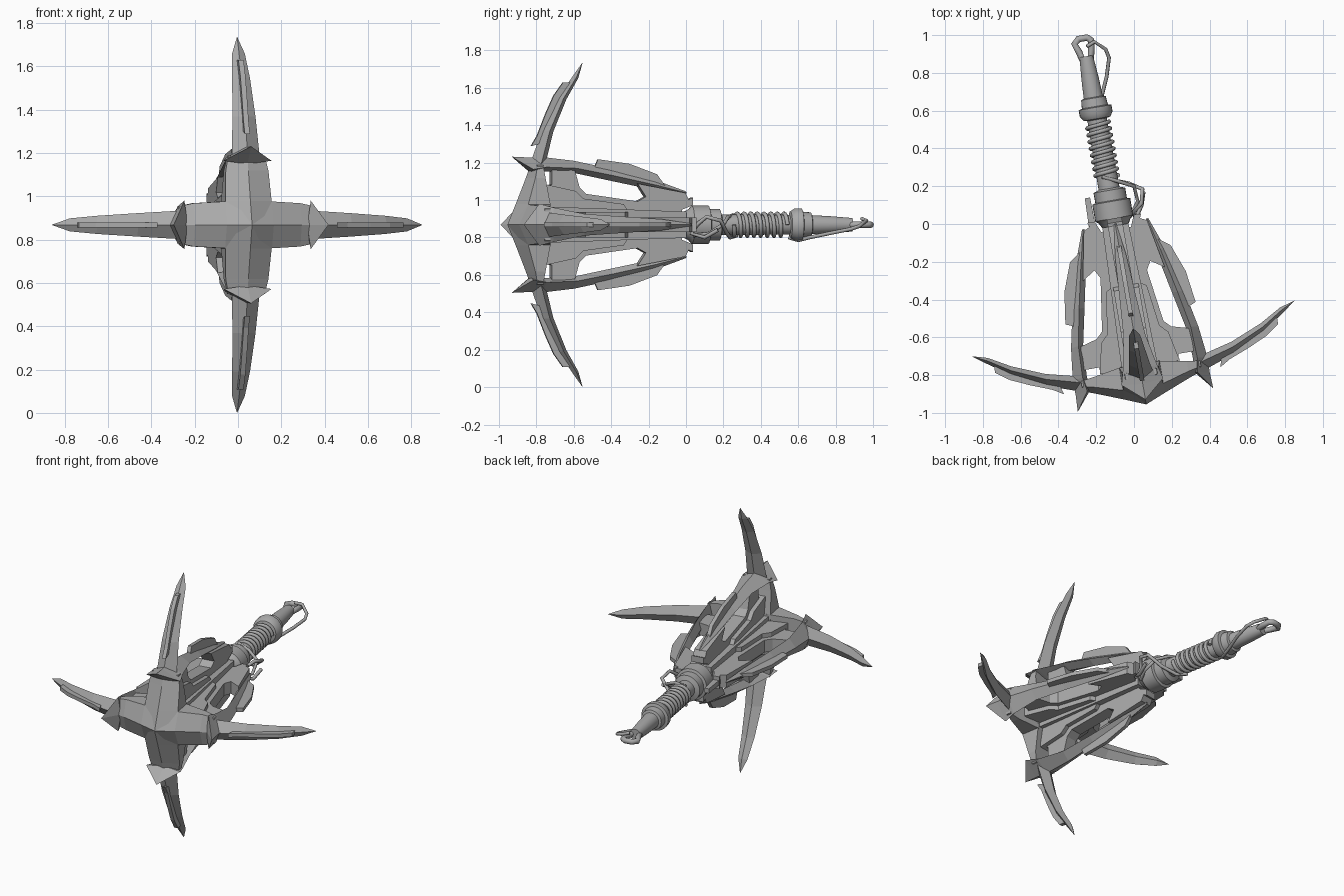
import bpy, bmesh, math
from mathutils import Matrix, Vector

if "Cube" in bpy.data.objects:
    bpy.data.objects.remove(bpy.data.objects["Cube"])

steel = bpy.data.materials.new("grey_steel")
steel.diffuse_color = (0.4, 0.4, 0.4, 1)
steel.use_nodes = True
steel.node_tree.nodes["Principled BSDF"].inputs["Base Color"].default_value = steel.diffuse_color

# Local frame: s along the shaft from the nose, r outwards, t sideways
NOSE = Vector((0.065, -0.955, 0.868))
AXIS = Vector((-0.17, 0.985, 0)).normalized()
SIDE = Vector((AXIS.y, -AXIS.x, 0))
UP = Vector((0, 0, 1))


def frame(out):
    m = Matrix((AXIS, out, AXIS.cross(out))).transposed().to_4x4()
    m.translation = NOSE
    return m


ARMS = {"right": frame(SIDE), "top": frame(UP), "left": frame(-SIDE), "bottom": frame(-UP)}
SHAFT = ARMS["right"]


def finish(name, bm, m, smooth=False):
    bmesh.ops.remove_doubles(bm, verts=bm.verts, dist=1e-5)
    bmesh.ops.transform(bm, matrix=m, verts=bm.verts)
    bmesh.ops.recalc_face_normals(bm, faces=bm.faces)
    me = bpy.data.meshes.new(name)
    bm.to_mesh(me)
    bm.free()
    me.materials.append(steel)
    ob = bpy.data.objects.new(name, me)
    bpy.context.collection.objects.link(ob)
    if smooth:
        bpy.ops.object.select_all(action='DESELECT')
        ob.select_set(True)
        bpy.context.view_layer.objects.active = ob
        bpy.ops.object.shade_smooth_by_angle(angle=math.radians(35))
    return ob


def loft(name, sections, m, smooth=False):
    bm = bmesh.new()
    rows = [[bm.verts.new(p) for p in sec] for sec in sections]
    n = len(rows[0])
    for a, b in zip(rows, rows[1:]):
        for i in range(n):
            j = (i + 1) % n
            bm.faces.new((a[i], a[j], b[j], b[i]))
    bm.faces.new(rows[0])
    bm.faces.new(rows[-1])
    return finish(name, bm, m, smooth)


def blade(name, rows, m):
    # Each row: outer edge (s, r), inner edge (s, r), half width, place of the wide point
    secs = []
    for so, ro, si, ri, w, f in rows:
        s, r = so + (si - so) * f, ro + (ri - ro) * f
        secs.append([(so, ro, 0), (s, r, w), (si, ri, 0), (s, r, -w)])
    return loft(name, secs, m)


def plate(name, outline, half, m):
    bm = bmesh.new()
    f = bm.faces.new([bm.verts.new((s, r, -half)) for s, r in outline])
    ext = bmesh.ops.extrude_face_region(bm, geom=[f])
    bmesh.ops.translate(bm, vec=(0, 0, 2 * half),
                        verts=[v for v in ext["geom"] if isinstance(v, bmesh.types.BMVert)])
    bmesh.ops.triangulate(bm, faces=[g for g in bm.faces if len(g.verts) > 4])
    return finish(name, bm, m)


def cord(name, pts, radius, cyclic=False):
    cu = bpy.data.curves.new(name, 'CURVE')
    cu.dimensions = '3D'
    cu.bevel_depth = radius
    cu.bevel_resolution = 2
    cu.use_fill_caps = True
    sp = cu.splines.new('POLY')
    sp.points.add(len(pts) - 1)
    for p, co in zip(sp.points, pts):
        p.co = (*co, 1)
    sp.use_cyclic_u = cyclic
    cu.materials.append(steel)
    ob = bpy.data.objects.new(name, cu)
    bpy.context.collection.objects.link(ob)


for side, m in ARMS.items():
    # Roof-shaped arm of the nose cross
    loft(side + "_head_arm", [
        [(s0, r, 0), (s1, r, w), (s2, r, w), (s2, r, -w), (s1, r, -w)]
        for r, s0, s1, s2, w in ((0, 0, .06, .22, .106), (.11, .045, .095, .215, .108),
                                 (.25, .1, .135, .19, .1), (.32, .125, .15, .18, .085))], m)
    # Outward claw and its thin front fin
    blade(side + "_claw", [
        (.115, .30, .20, .30, .066, .6), (.185, .5, .25, .5, .054, .55),
        (.275, .68, .32, .67, .042, .5), (.355, .795, .385, .785, .03, .5),
        (.407, .867, .408, .866, .001, .5)], m)
    plate(side + "_claw_fin", [(.127, .42), (.16, .475), (.205, .59), (.25, .69),
                               (.30, .76), (.34, .76), (.2, .44)], .012, m)
    # Long rib swept back from the collar spike
    blade(side + "_rib", [
        (.025, .364, .03, .358, .002, .5), (.11, .36, .125, .28, .112, .8),
        (.19, .362, .2, .285, .092, .7), (.36, .342, .37, .275, .058, .6),
        (.56, .3, .56, .235, .045, .55), (.8, .24, .8, .185, .03, .5),
        (.97, .178, .97, .165, .006, .5)], m)
    plate(side + "_rib_fin", [(.46, .28), (.49, .35), (.66, .326), (.81, .27), (.86, .2)], .012, m)
    # Web joining the rib to the core around an open slot
    plate(side + "_web", [
        (.18, 0), (.18, .2), (.235, .215), (.235, .3), (.36, .29), (.385, .2), (.42, .165),
        (.70, .125), (.745, .15), (.70, .22), (.96, .17), (.98, .13), (.92, .11),
        (1.0, .145), (1.0, .105), (.94, .08), (.94, 0)], .04, m)
    # Broad stepped cheek beside the web
    plate(side + "_cheek", [(.2, .05), (.2, .215), (.36, .18), (.40, .14), (.62, .11),
                            (.66, .05)], .068, m)

# Tapered square core between the arms
loft("core", [[(s, h, h), (s, -h, h), (s, -h, -h), (s, h, -h)]
              for s, h in ((.12, .098), (.4, .09), (.96, .07))], SHAFT)
plate("long_prong", [(.82, .1), (.82, .145), (1.13, .135), (1.13, .107)], .015, ARMS["left"])

# Turned shaft with the large ring and the grip collar
PROFILE = [(.94, .06), (.985, .085), (1.0, .102), (1.09, .102), (1.095, .085), (1.15, .085),
           (1.16, .056), (1.53, .052), (1.535, .072), (1.56, .088), (1.595, .088), (1.6, .07),
           (1.645, .066), (1.65, .051), (1.75, .046), (1.87, .036)]
N = 24
loft("shaft", [[(s, R * math.cos(2 * math.pi * i / N), R * math.sin(2 * math.pi * i / N))
                for i in range(N)] for s, R in PROFILE], SHAFT, True)

# Wire coil round the grip
TURNS, STEP = 8, 16
cord("grip_coil", [SHAFT @ Vector((1.22 + .29 * i / (TURNS * STEP),
                                   .06 * math.cos(2 * math.pi * i / STEP),
                                   .06 * math.sin(2 * math.pi * i / STEP)))
                   for i in range(TURNS * STEP + 1)], .011)

# End eye
cord("end_eye", [SHAFT @ Vector((s, r, 0)) for s, r in
                 ((1.83, .018), (1.9, .032), (1.95, .04), (1.967, .02), (1.967, -.025),
                  (1.945, -.05), (1.9, -.034), (1.83, -.018))], .018, True)

# Loose cords
cord("end_cord", [(-.25, .94, .90), (-.21, .965, .89), (-.15, .925, .86), (-.132, .88, .845),
                  (-.145, .78, .825), (-.175, .66, .80), (-.185, .6, .785), (-.2, .55, .8)], .01)
cord("ring_cord", [(-.19, .27, .81), (-.13, .235, .8), (-.03, .215, .83), (.045, .185, .89),
                   (.04, .11, .91), (-.005, .06, .87), (.01, .03, .82), (.04, .1, .8),
                   (.05, .17, .84)], .011)
cord("ring_cord_strand", [(-.17, .25, .92), (-.08, .225, .91), (.0, .2, .87), (.02, .12, .82),
                          (-.02, .04, .81)], .01)
